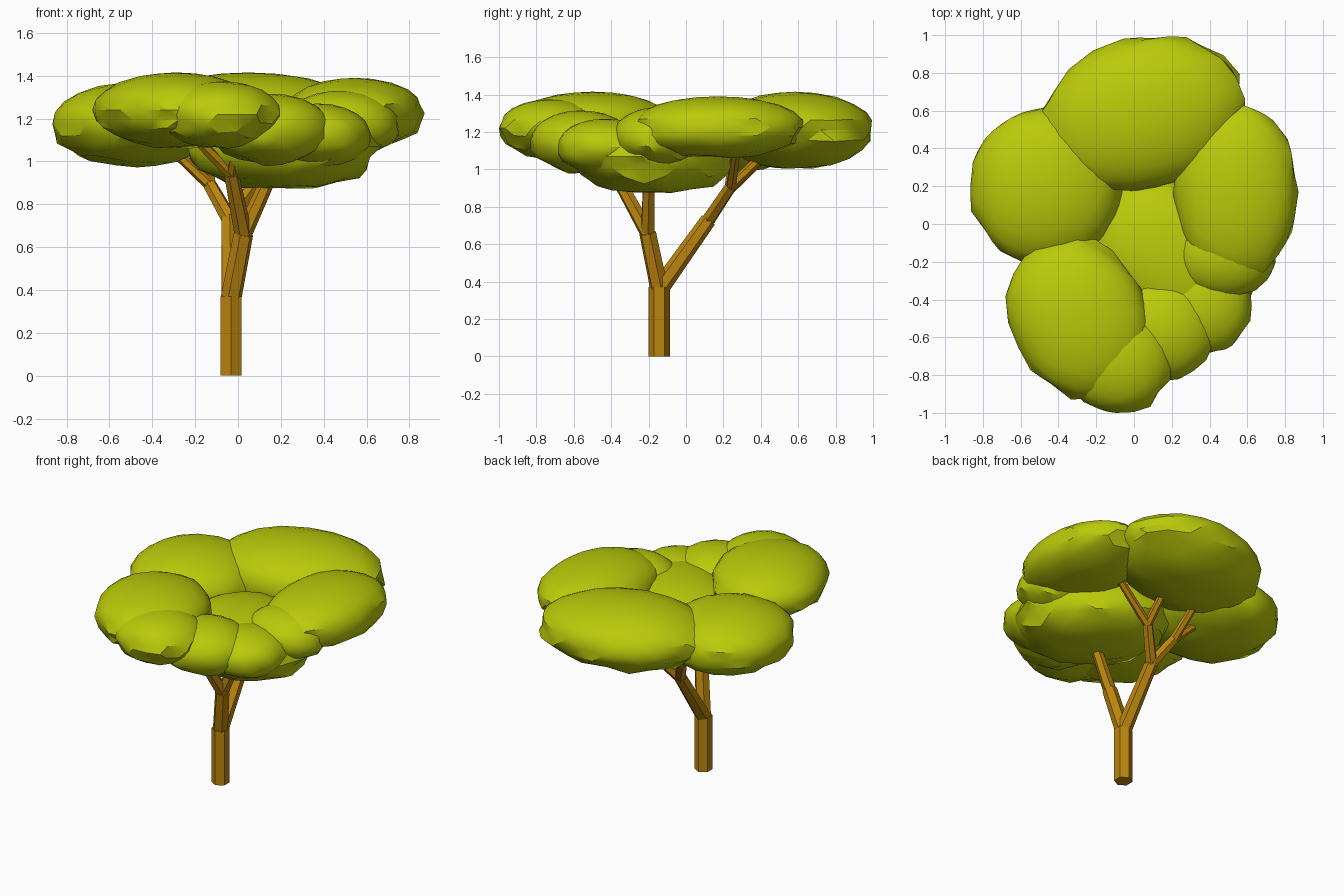
import bpy, bmesh, math
from mathutils import Vector, Matrix, noise

cube = bpy.data.objects.get("Cube")
if cube:
    bpy.data.objects.remove(cube, do_unlink=True)


def material(name, rgb):
    m = bpy.data.materials.new(name)
    m.use_nodes = True
    m.diffuse_color = (*rgb, 1)
    m.node_tree.nodes["Principled BSDF"].inputs["Base Color"].default_value = (*rgb, 1)
    return m


BARK = material("brown bark", (0.50, 0.235, 0.004))
LEAF = material("lime foliage", (0.49, 0.59, 0.003))


def add_object(name, bm, mat):
    mesh = bpy.data.meshes.new(name)
    bm.to_mesh(mesh)
    bm.free()
    mesh.materials.append(mat)
    ob = bpy.data.objects.new(name, mesh)
    bpy.context.collection.objects.link(ob)
    return ob


def limb(name, start, end, r1, r2):
    """Six-sided tapered prism from start to end."""
    a, b = Vector(start), Vector(end)
    d = b - a
    turn = d.to_track_quat('Z', 'Y').to_matrix().to_4x4()
    bm = bmesh.new()
    bmesh.ops.create_cone(bm, cap_ends=True, segments=6, radius1=r1, radius2=r2, depth=d.length,
                          matrix=Matrix.Translation((a + b) / 2) @ turn)
    return add_object(name, bm, BARK)


def foliage(name, centre, radii, angle, seed, power=2.1):
    """Flattened dome, smooth on top and lumpy around the rim and underside."""
    bm = bmesh.new()
    bmesh.ops.create_icosphere(bm, subdivisions=3, radius=1)
    for v in bm.verts:
        n = v.co.normalized()
        # slightly boxy ellipsoid
        s = sum(abs(c) ** power for c in n) ** (-1 / power)
        rough = 0.01 + 0.1 * min(1, max(0, (0.55 - n.z) / 0.6))
        lump = noise.noise(n * 3.6 + Vector((seed * 7.3, seed * 3.1, seed)))
        v.co = n * s * (1 + rough * lump)
    place = (Matrix.Translation(centre) @ Matrix.Rotation(math.radians(angle), 4, 'Z')
             @ Matrix.Diagonal((*radii, 1)))
    bmesh.ops.transform(bm, matrix=place, verts=bm.verts)
    ob = add_object(name, bm, LEAF)
    bpy.ops.object.select_all(action='DESELECT')
    ob.select_set(True)
    bpy.context.view_layer.objects.active = ob
    bpy.ops.object.shade_smooth_by_angle(angle=math.radians(30))


# Trunk and its forks
base = (-0.033, -0.143, 0)
fork = (-0.033, -0.143, 0.36)
front_fork = (0.025, -0.205, 0.66)
back_fork = (-0.04, 0.12, 0.73)
front_twig = (-0.03, -0.36, 0.94)
left_twig = (0.13, -0.2, 0.89)
back_twig_a = (0.09, 0.24, 0.91)
back_twig_b = (-0.13, 0.23, 0.89)

limbs = [
    ("trunk", base, (-0.033, -0.143, 0.37), 0.057, 0.057),
    ("front_bough", fork, front_fork, 0.05, 0.047),
    ("back_bough", fork, back_fork, 0.05, 0.042),
    ("front_branch", front_fork, front_twig, 0.042, 0.035),
    ("front_left_branch", front_fork, left_twig, 0.04, 0.035),
    ("back_left_branch", back_fork, back_twig_a, 0.038, 0.033),
    ("back_right_branch", back_fork, back_twig_b, 0.038, 0.033),
    ("front_twig_right", front_twig, (-0.2, -0.44, 1.11), 0.028, 0.024),
    ("front_twig_left", front_twig, (0.0, -0.49, 1.1), 0.028, 0.024),
    ("left_twig_outer", left_twig, (0.26, -0.22, 1.03), 0.028, 0.024),
    ("left_twig_inner", left_twig, (0.1, -0.08, 1.05), 0.028, 0.024),
    ("back_twig_left", back_twig_a, (0.33, 0.27, 1.11), 0.028, 0.024),
    ("back_twig_middle", back_twig_a, (0.1, 0.44, 1.1), 0.028, 0.024),
    ("back_twig_right", back_twig_b, (-0.3, 0.25, 1.05), 0.028, 0.024),
    ("back_twig_inner", back_twig_b, (-0.15, 0.42, 1.07), 0.028, 0.024),
]
for args in limbs:
    limb(*args)

# Canopy: five main cushions
foliage("front_foliage", (-0.29, -0.5, 1.24), (0.44, 0.36, 0.175), -65, 1)
foliage("middle_foliage", (0.2, -0.17, 1.07), (0.47, 0.37, 0.2), -38, 2, 2.3)
foliage("left_foliage", (0.545, 0.17, 1.225), (0.325, 0.465, 0.165), 0, 3)
foliage("back_foliage", (0.05, 0.585, 1.21), (0.54, 0.4, 0.205), 15, 4)
foliage("right_foliage", (-0.47, 0.2, 1.175), (0.4, 0.415, 0.195), 0, 5)

# Smaller cushions that bridge the front ones
foliage("front_rim_foliage", (-0.09, -0.72, 1.22), (0.29, 0.275, 0.155), -20, 6)
foliage("front_bridge_foliage", (0.15, -0.56, 1.15), (0.28, 0.27, 0.165), 0, 7)
foliage("corner_foliage", (0.37, -0.43, 1.12), (0.25, 0.26, 0.15), 0, 8)
foliage("left_bridge_foliage", (0.48, -0.16, 1.17), (0.27, 0.23, 0.16), 0, 9)
